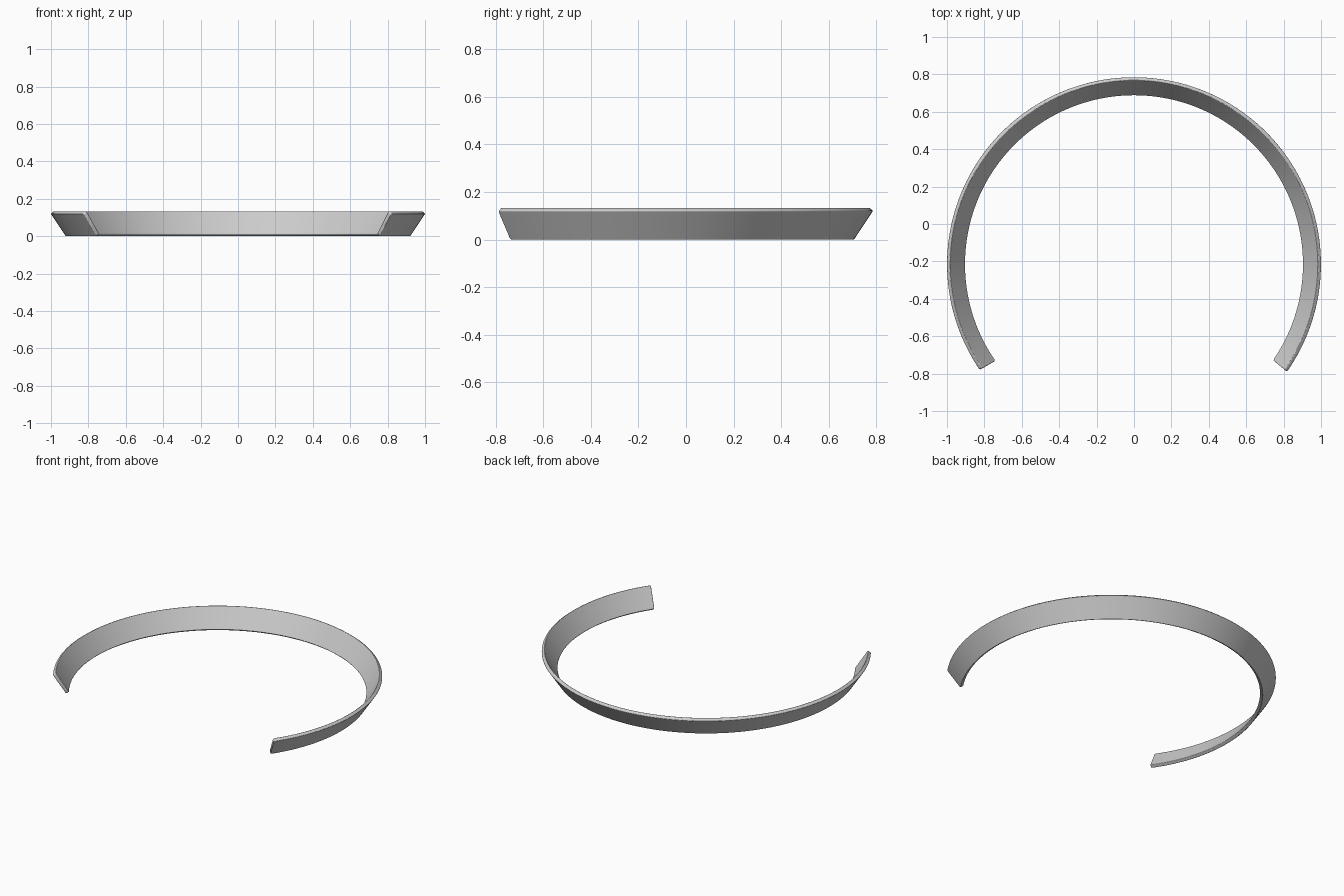
import bpy, bmesh
from math import radians, cos, sin

if "Cube" in bpy.data.objects:
    bpy.data.objects.remove(bpy.data.objects["Cube"])

CENTRE_Y = -0.215
SEGMENTS = 128
START, END = -34.6, 214.9      # end angles of the open ring, degrees

# Tilted rectangular cross-section (radius, z) of the flared band
PROFILE = [(0.902, 0.011), (0.920, -0.001), (1.001, 0.121), (0.983, 0.135)]


def ring_point(bm, r, z, angle):
    a = radians(angle - 0.5 * (r - 0.9) / 0.1)   # slightly skewed end cuts
    return bm.verts.new((r * cos(a), CENTRE_Y + r * sin(a), z))


# Sweep the cross-section round the arc
bm = bmesh.new()
rings = []
for i in range(SEGMENTS + 1):
    angle = START + (END - START) * i / SEGMENTS
    rings.append([ring_point(bm, r, z, angle) for r, z in PROFILE])
for a, b in zip(rings, rings[1:]):
    for j in range(4):
        k = (j + 1) % 4
        bm.faces.new((a[j], a[k], b[k], b[j]))
caps = [bm.faces.new(rings[0][::-1]), bm.faces.new(rings[-1])]
bmesh.ops.recalc_face_normals(bm, faces=bm.faces)

# Round the corners of the two free ends
corners = [e for f in caps for e in f.edges if e.calc_length() < 0.04]
bmesh.ops.bevel(bm, geom=corners, offset=0.010, segments=3,
                profile=0.5, affect='EDGES')

mesh = bpy.data.meshes.new("open_band")
bm.to_mesh(mesh)
bm.free()
band = bpy.data.objects.new("open_band", mesh)
bpy.context.collection.objects.link(band)

# Soften the long rims
bevel = band.modifiers.new("soft_edges", 'BEVEL')
bevel.width = 0.004
bevel.segments = 3
bevel.limit_method = 'ANGLE'
bevel.angle_limit = radians(50)

bpy.context.view_layer.objects.active = band
band.select_set(True)
bpy.ops.object.shade_smooth_by_angle(angle=radians(35))
